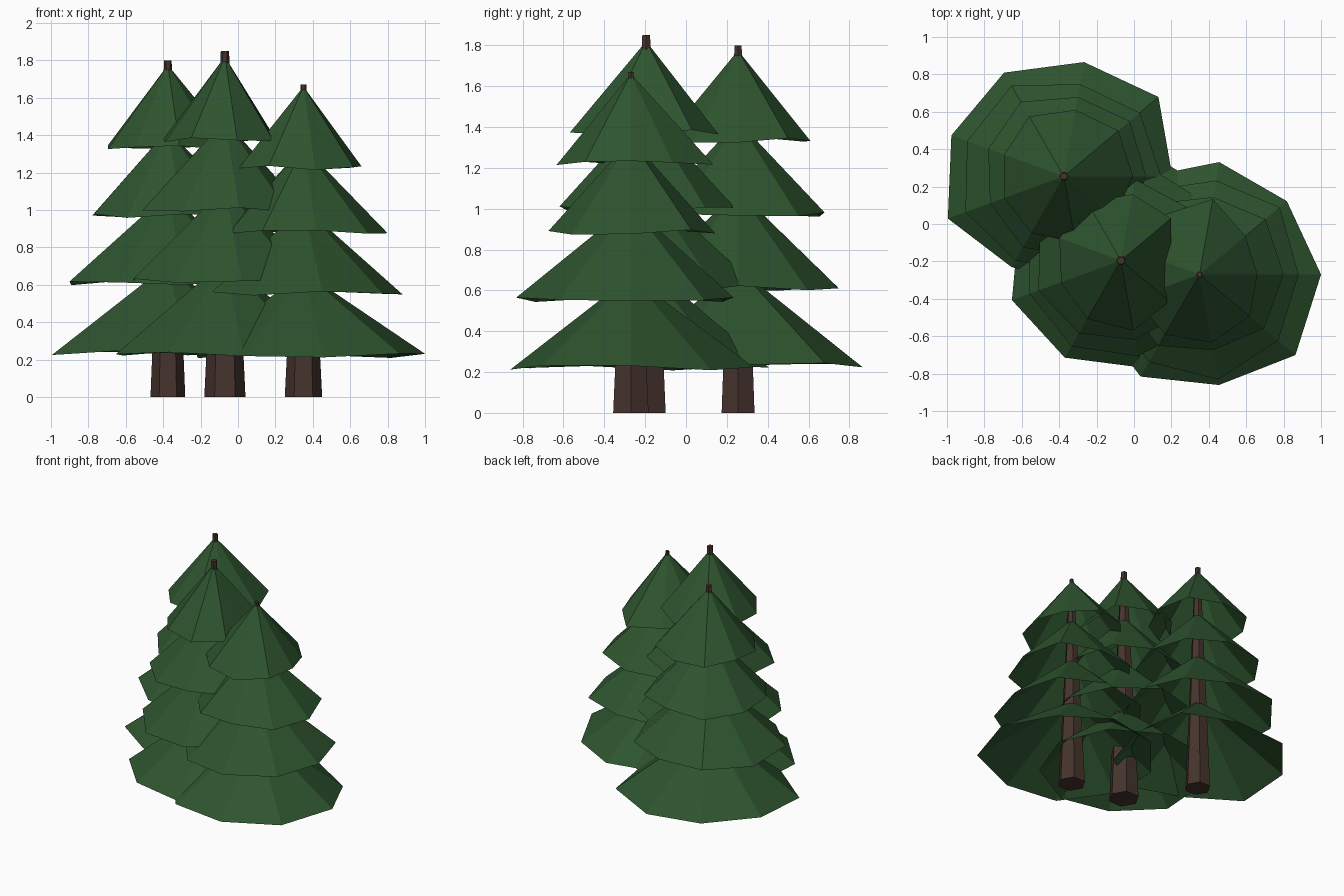
import bpy, bmesh, math

if "Cube" in bpy.data.objects:
    bpy.data.objects.remove(bpy.data.objects["Cube"])

def material(name, rgb):
    m = bpy.data.materials.new(name)
    m.diffuse_color = (*rgb, 1)
    m.use_nodes = True
    m.node_tree.nodes["Principled BSDF"].inputs["Base Color"].default_value = m.diffuse_color
    return m

GREEN = material("needle green", (0.027, 0.089, 0.028))
BROWN = material("bark brown", (0.061, 0.033, 0.026))

def finish(name, bm, mat):
    bmesh.ops.recalc_face_normals(bm, faces=bm.faces[:])
    me = bpy.data.meshes.new(name)
    bm.to_mesh(me)
    bm.free()
    me.materials.append(mat)
    bpy.context.collection.objects.link(bpy.data.objects.new(name, me))

def trunk(name, x, y, height, r0, r1):
    # six-sided tapered trunk running through the whole tree
    bm = bmesh.new()
    rings = []
    for z, r in ((0, r0), (height, r1)):
        rings.append([bm.verts.new((x + r * math.cos(i * math.pi / 3),
                                    y + r * math.sin(i * math.pi / 3), z)) for i in range(6)])
    for i in range(6):
        j = (i + 1) % 6
        bm.faces.new((rings[0][i], rings[0][j], rings[1][j], rings[1][i]))
    bm.faces.new(rings[0][::-1])
    bm.faces.new(rings[1])
    finish(name, bm, BROWN)

def skirt(name, x, y, z, apex_z, radii, phase):
    # open nine-sided cone with a slightly uneven rim
    bm = bmesh.new()
    n = len(radii)
    tip = bm.verts.new((x, y, apex_z))
    rim = []
    for i, r in enumerate(radii):
        a = 2 * math.pi * i / n
        rim.append(bm.verts.new((x + r * math.cos(a), y + r * math.sin(a),
                                 z + 0.012 * math.sin(i * 2.3 + phase))))
    for i in range(n):
        bm.faces.new((tip, rim[i], rim[(i + 1) % n]))
    finish(name, bm, GREEN)

# x, y, trunk height, trunk radii, then tiers: rim z, apex z, radii (percent, every 40 degrees)
TREES = {
    "left": (-0.375, 0.255, 1.80, 0.093, 0.02, [
        (0.235, 0.71, (58, 66, 62, 64, 64, 66, 56, 60, 60)),
        (0.61, 1.09, (52, 53, 50, 56, 55, 56, 52, 52, 53)),
        (0.97, 1.43, (44, 46, 43, 46, 43, 42, 44, 43, 44)),
        (1.335, 1.775, (37, 38, 36, 37, 34, 34, 35, 36, 35))]),
    "middle": (-0.07, -0.195, 1.85, 0.11, 0.022, [
        (0.23, 0.73, (60, 60, 61, 60, 58, 62, 60, 58, 60)),
        (0.62, 1.12, (53, 53, 54, 53, 52, 52, 53, 52, 53)),
        (1.00, 1.48, (44, 45, 44, 45, 46, 47, 45, 43, 44)),
        (1.375, 1.82, (27, 35, 36, 36, 35, 34, 36, 38, 34))]),
    "right": (0.35, -0.27, 1.67, 0.10, 0.015, [
        (0.22, 0.67, (65, 61, 61, 60, 60, 61, 63, 60, 67)),
        (0.555, 1.02, (53, 56, 51, 52, 51, 52, 54, 57, 55)),
        (0.885, 1.34, (45, 46, 42, 44, 43, 43, 44, 41, 45)),
        (1.225, 1.66, (31, 32, 41, 37, 37, 37, 37, 37, 35))]),
}

for k, (side, (x, y, h, r0, r1, tiers)) in enumerate(TREES.items()):
    trunk(side + "_trunk", x, y, h, r0, r1)
    for t, (z, apex, radii) in enumerate(tiers):
        skirt(f"{side}_branches_{t + 1}", x, y, z, apex, [r / 100 for r in radii], k + t * 1.7)
